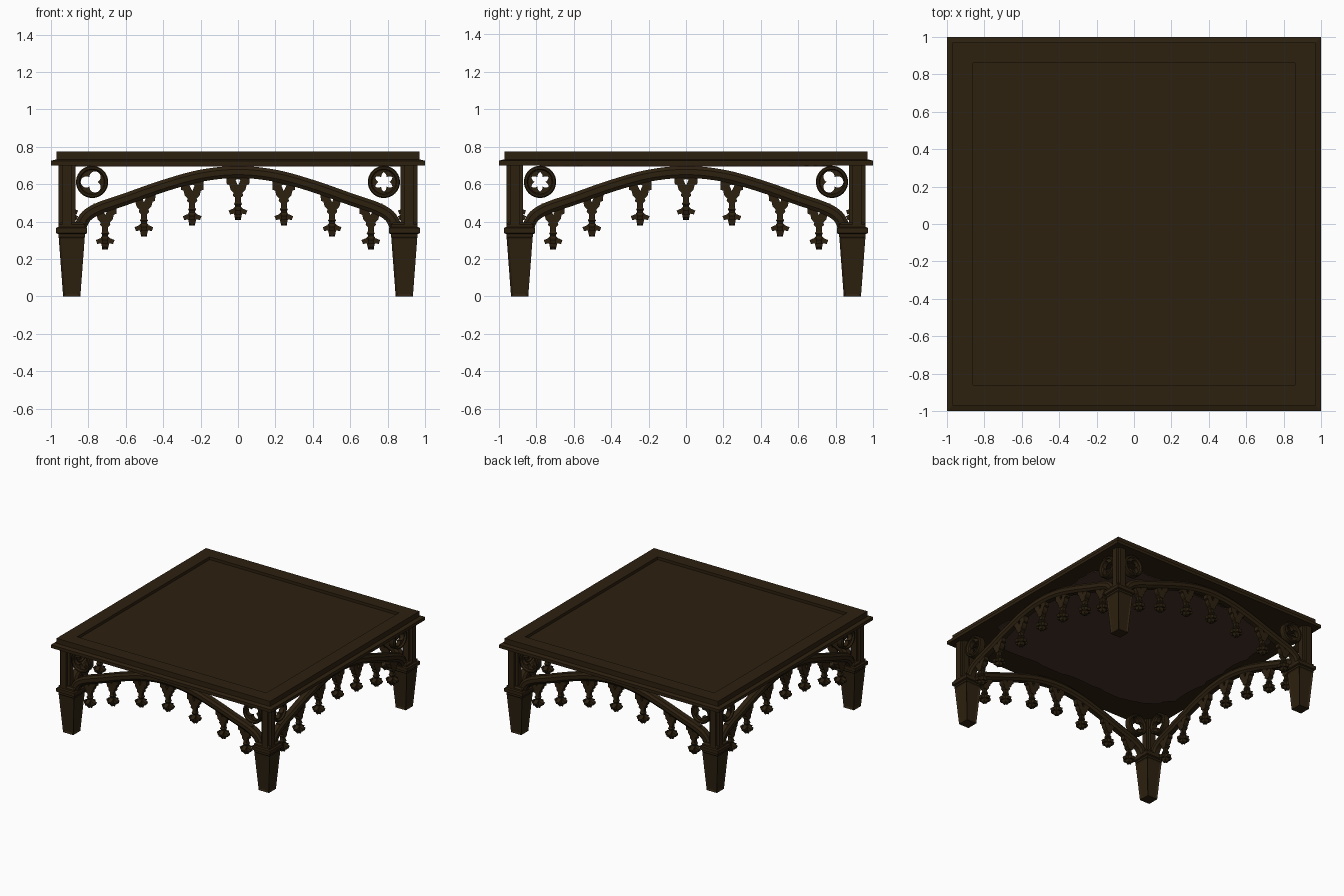
import bpy, bmesh, random
from math import pi, sin, cos, sqrt, atan2
from mathutils import Matrix, Vector

random.seed(4)
cube = bpy.data.objects.get("Cube")
if cube:
    bpy.data.objects.remove(cube)


def material(name, rgb):
    m = bpy.data.materials.new(name)
    m.use_nodes = True
    m.diffuse_color = (*rgb, 1)
    bsdf = next(n for n in m.node_tree.nodes if n.type == 'BSDF_PRINCIPLED')
    bsdf.inputs["Base Color"].default_value = (*rgb, 1)
    return m


wood = material("dark wood", (0.026, 0.015, 0.005))
lining = material("reddish brown lining", (0.066, 0.034, 0.022))


def finish(bm, name, mat=wood):
    bmesh.ops.recalc_face_normals(bm, faces=bm.faces)
    me = bpy.data.meshes.new(name)
    bm.to_mesh(me)
    bm.free()
    me.materials.append(mat)
    return me


def place(me, name, matrix=Matrix()):
    ob = bpy.data.objects.new(name, me)
    bpy.context.scene.collection.objects.link(ob)
    ob.matrix_world = matrix
    return ob


def loft(bm, rings, caps=True, closed=False):
    """Skin a series of equal-length point loops."""
    loops = [[bm.verts.new(p) for p in r] for r in rings]
    n = len(loops[0])
    pairs = list(zip(loops, loops[1:])) + ([(loops[-1], loops[0])] if closed else [])
    faces = [bm.faces.new((a[i], a[(i + 1) % n], b[(i + 1) % n], b[i]))
             for a, b in pairs for i in range(n)]
    if caps:
        bm.faces.new(loops[0])
        bm.faces.new(loops[-1])
    return faces


def square(h, z):
    return [(-h, -h, z), (h, -h, z), (h, h, z), (-h, h, z)]


def prism(bm, pts, depth):
    """Extrude an x-z outline along y."""
    loft(bm, [[(x, y, z) for x, z in pts] for y in (-depth / 2, depth / 2)])


# Table top: stepped rim and sunken centre panel
bm = bmesh.new()
loft(bm, [square(*s) for s in [(1, .70), (1, .725), (.97, .733), (.97, .775),
                               (.86, .775), (.86, .752)]])
place(finish(bm, "table_top"), "table_top")

# Ragged-edged lining under the top
bm = bmesh.new()
outline = []
steps = 28
for side in range(4):
    for i in range(steps):
        t = -1 + 2 * i / steps
        x, y = [(t, -1), (1, t), (-t, 1), (-1, -t)][side]
        bow = .93 - .10 * max(0, abs(t) - .7) / .3
        r = bow + random.uniform(-.015, .015)
        outline.append((x * r * .93, y * r * .83))
loft(bm, [[(x, y, z) for x, y in outline] for z in (.694, .701)])
place(finish(bm, "underside_lining", lining), "underside_lining")

# Legs: tapered panelled foot, stepped collar, notched post
bm = bmesh.new()
sides = loft(bm, [square(.046, 0), square(.070, .32)])
bmesh.ops.recalc_face_normals(bm, faces=bm.faces)
bmesh.ops.inset_individual(bm, faces=sides, thickness=.017, depth=-.007)
foot = finish(bm, "foot")
bm = bmesh.new()
loft(bm, [square(*s) for s in [(.071, .318), (.071, .333), (.083, .338), (.083, .366),
                               (.071, .372), (.071, .385), (.058, .395)]])
collar = finish(bm, "collar")
bm = bmesh.new()
w, k = .045, .024
quarter = [Vector((w, -k)), Vector((w, k)), Vector((k, k))]
cross = [Matrix.Rotation(a * pi / 2, 2) @ p for a in range(4) for p in quarter]
loft(bm, [[(p.x, p.y, z) for p in cross] for z in (.38, .705)])
post = finish(bm, "post")
for sx, sy, corner in [(-1, -1, "front_right"), (1, -1, "front_left"),
                       (-1, 1, "back_right"), (1, 1, "back_left")]:
    for me, off in ((foot, .889), (collar, .889), (post, .915)):
        place(me, f"{corner}_{me.name}", Matrix.Translation((sx * off, sy * off, 0)))

# Arched rail: octagonal section swept along a smoothed half path and its mirror
half = [(0, .665), (.2, .645), (.4, .59), (.6, .52), (.74, .472), (.81, .43), (.84, .38)]
ctrl = [Vector((-x, z)) for x, z in reversed(half)] + [Vector(p) for p in half[1:]]
path = []
for i in range(len(ctrl) - 1):
    p0, p1, p2, p3 = (ctrl[min(max(i + d, 0), len(ctrl) - 1)] for d in (-1, 0, 1, 2))
    for s in range(5):
        t = s / 5
        path.append(.5 * (2 * p1 + (p2 - p0) * t + (2 * p0 - 5 * p1 + 4 * p2 - p3) * t * t
                          + (3 * p1 - p0 - 3 * p2 + p3) * t ** 3))
path.append(ctrl[-1])
section = [(.033, .014), (.020, .032), (-.020, .032), (-.033, .014),
           (-.033, -.014), (-.020, -.032), (.020, -.032), (.033, -.014)]
rings = []
for i, p in enumerate(path):
    tan = (path[min(i + 1, len(path) - 1)] - path[max(i - 1, 0)]).normalized()
    nor = Vector((-tan.y, tan.x))
    rings.append([(p.x + nor.x * v, u, p.y + nor.y * v) for u, v in section])
bm = bmesh.new()
loft(bm, rings)
arch = finish(bm, "arched_rail")

# Pendant: pierced bracket, stem and a leafy finial crossed at right angles
bracket = [(0, .01), (.062, .01), (.060, -.045), (.046, -.050), (.040, -.075), (.024, -.092),
           (.028, -.105), (.014, -.118), (0, -.12), (0, -.052), (.014, -.022), (0, -.018)]
finial = [(0, -.11), (.013, -.115), (.012, -.135), (.022, -.150), (.013, -.162),
          (.026, -.176), (.050, -.186), (.042, -.207), (.022, -.203), (.017, -.224),
          (0, -.236)]
bm = bmesh.new()
for sgn in (-1, 1):
    prism(bm, [(sgn * x, z) for x, z in bracket], .04)
whole = finial + [(-x, z) for x, z in reversed(finial[1:-1])]
prism(bm, whole, .032)
before = set(bm.verts)
prism(bm, whole, .032)
bmesh.ops.rotate(bm, verts=[v for v in bm.verts if v not in before],
                 matrix=Matrix.Rotation(pi / 2, 3, 'Z'))
pendant = finish(bm, "pendant")


# Roundel: raised ring around a trefoil opening
def trefoil(a, c=.030, d=.031):
    f = (a + pi / 3) % (2 * pi / 3) - pi / 3
    return d * cos(f) + sqrt(c * c - (d * sin(f)) ** 2)


angles = [2 * pi * i / 48 for i in range(48)]
stations = [(.086, -.022), (.080, -.030), (.070, -.030), (.064, -.016), (None, -.016),
            (None, .016), (.064, .016), (.070, .030), (.080, .030), (.086, .022)]
bm = bmesh.new()
loft(bm, [[((r or trefoil(a)) * cos(a), y, (r or trefoil(a)) * sin(a)) for a in angles]
          for r, y in stations], caps=False, closed=True)
roundel = finish(bm, "roundel")

# Repeat the openwork on all four sides
drops = [(0, .645), (.245, .615), (.503, .556), (.71, .487)]
for n, side in enumerate(("front", "left", "back", "right")):
    turn = Matrix.Rotation(n * pi / 2, 4, 'Z') @ Matrix.Translation((0, -.905, 0))
    place(arch, f"{side}_arched_rail", turn)
    for x, z in drops:
        for s in ((-1, 1) if x else (1,)):
            place(pendant, f"{side}_pendant", turn @ Matrix.Translation((s * x, 0, z)))
    for s in (-1, 1):
        # lobes point outward, except at the corner shared by front and left
        inward = (side, s) in (("front", 1), ("left", -1))
        flip = Matrix.Rotation(pi if (s < 0) != inward else 0, 4, 'Y')
        place(roundel, f"{side}_roundel",
              turn @ Matrix.Translation((s * .78, 0, .612)) @ flip)
